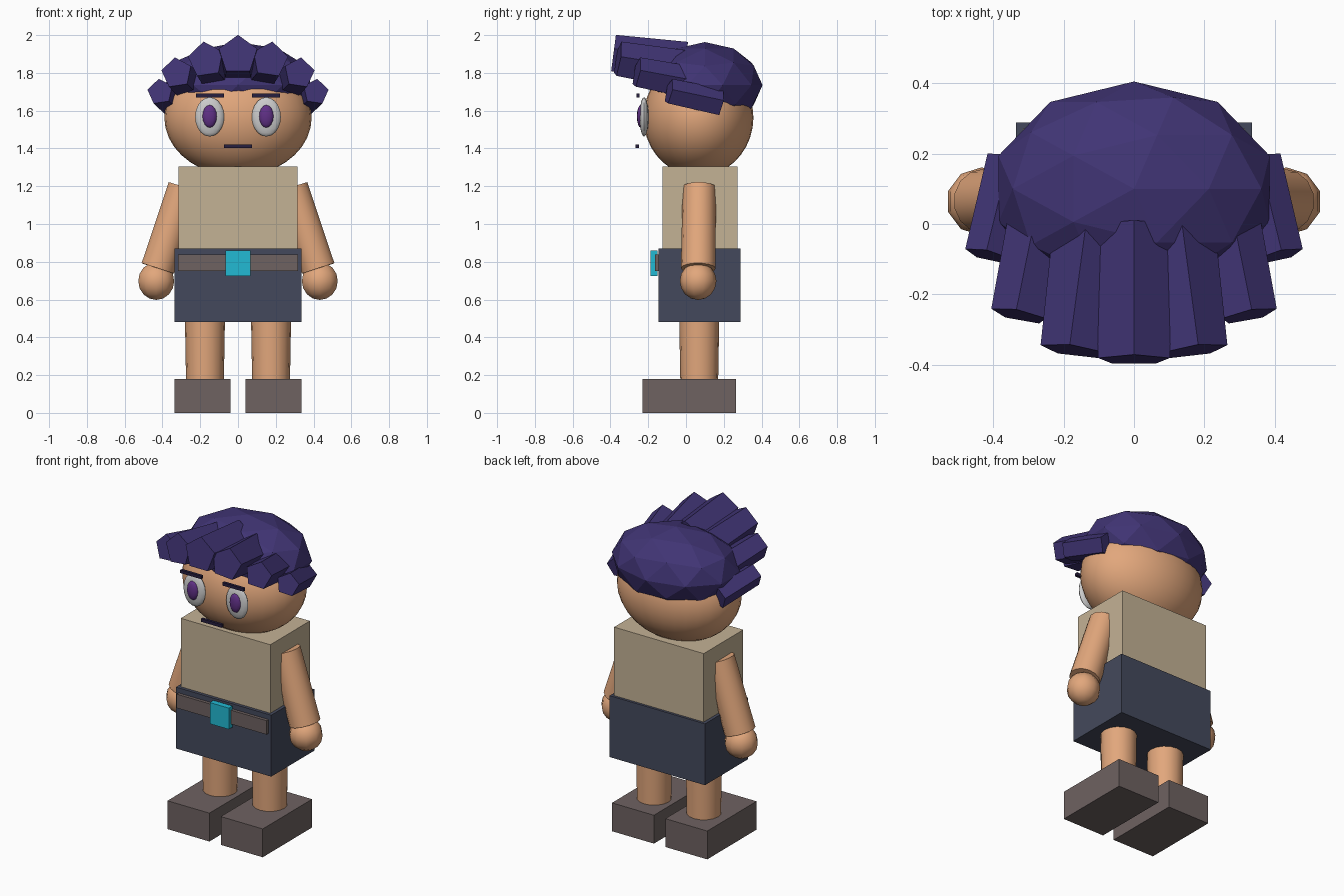
import bpy, bmesh, math
from mathutils import Vector

if "Cube" in bpy.data.objects:
    bpy.data.objects.remove(bpy.data.objects["Cube"])


def mat(name, r, g, b):
    m = bpy.data.materials.new(name)
    m.diffuse_color = [(c / 255 / 12.92 if c < 11 else ((c / 255 + 0.055) / 1.055) ** 2.4) for c in (r, g, b)] + [1]
    m.use_nodes = True
    m.node_tree.nodes["Principled BSDF"].inputs["Base Color"].default_value = m.diffuse_color
    return m


SKIN = mat("skin", 226, 167, 124)
HAIR = mat("hair", 64, 52, 116)
SHIRT = mat("shirt", 196, 178, 149)
CLOTH = mat("cloth", 68, 73, 92)
LEATHER = mat("leather", 110, 98, 97)
BUCKLE = mat("buckle", 34, 186, 212)
WHITE = mat("eye_white", 232, 232, 232)
IRIS = mat("iris", 96, 48, 134)
DARK = mat("dark", 38, 30, 62)


def finish(name, bm, material, smooth=False):
    bmesh.ops.recalc_face_normals(bm, faces=bm.faces)
    me = bpy.data.meshes.new(name)
    bm.to_mesh(me)
    bm.free()
    me.materials.append(material)
    ob = bpy.data.objects.new(name, me)
    bpy.context.collection.objects.link(ob)
    if smooth:
        bpy.ops.object.select_all(action='DESELECT')
        ob.select_set(True)
        bpy.context.view_layer.objects.active = ob
        bpy.ops.object.shade_smooth_by_angle(angle=math.radians(50))


def box(name, lo, hi, material):
    bm = bmesh.new()
    bmesh.ops.create_cube(bm, size=1)
    lo, hi = Vector(lo), Vector(hi)
    bmesh.ops.scale(bm, vec=hi - lo, verts=bm.verts)
    bmesh.ops.translate(bm, vec=(lo + hi) / 2, verts=bm.verts)
    finish(name, bm, material)


def ball(name, center, radii, material, segs=24, rings=14, ico=0):
    bm = bmesh.new()
    if ico:
        bmesh.ops.create_icosphere(bm, subdivisions=ico, radius=1)
    else:
        bmesh.ops.create_uvsphere(bm, u_segments=segs, v_segments=rings, radius=1)
    bmesh.ops.scale(bm, vec=radii, verts=bm.verts)
    bmesh.ops.translate(bm, vec=center, verts=bm.verts)
    finish(name, bm, material, smooth=not ico)


def rod(name, a, b, ra, rb, n, material, up=(0, 1, 0), smooth=True):
    # tapered n-sided prism from a to b, first corner pointing along up
    a, b = Vector(a), Vector(b)
    axis = (b - a).normalized()
    v = Vector(up)
    v = (v - axis * v.dot(axis)).normalized()
    u = v.cross(axis)
    bm = bmesh.new()
    rings = []
    for p, r in ((a, ra), (b, rb)):
        rings.append([bm.verts.new(p + r * (v * math.cos(t) + u * math.sin(t)))
                      for t in (2 * math.pi * i / n for i in range(n))])
    for ring in rings:
        bm.faces.new(ring)
    for i in range(n):
        j = (i + 1) % n
        bm.faces.new((rings[0][i], rings[0][j], rings[1][j], rings[1][i]))
    finish(name, bm, material, smooth)


# torso, shorts and belt
box("torso", (-0.315, -0.125, 0.85), (0.315, 0.272, 1.305), SHIRT)
box("shorts", (-0.335, -0.145, 0.48), (0.335, 0.288, 0.87), CLOTH)
box("belt", (-0.317, -0.165, 0.75), (0.317, -0.14, 0.838), LEATHER)
box("belt_buckle", (-0.067, -0.188, 0.725), (0.067, -0.152, 0.86), BUCKLE)

# head and mouth
ball("head", (0, 0.066, 1.563), (0.39, 0.291, 0.31), SKIN, 32, 18)
box("mouth", (-0.073, -0.267, 1.402), (0.073, -0.25, 1.422), DARK)

# limbs and face parts on both sides
for s, side in ((-1, "left"), (1, "right")):
    x0, x1 = sorted((s * 0.04, s * 0.335))
    box(side + "_shoe", (x0, -0.23, 0), (x1, 0.265, 0.18), LEATHER)
    rod(side + "_leg", (s * 0.175, 0.07, 0.16), (s * 0.175, 0.07, 0.5), 0.1, 0.106, 16, SKIN)
    rod(side + "_arm", (s * 0.285, 0.07, 1.195), (s * 0.425, 0.065, 0.765), 0.088, 0.092, 14, SKIN)
    ball(side + "_hand", (s * 0.433, 0.064, 0.698), (0.1, 0.097, 0.1), SKIN, 10, 8)
    ball(side + "_eye", (s * 0.15, -0.222, 1.567), (0.077, 0.024, 0.104), WHITE, 16, 10)
    ball(side + "_iris", (s * 0.15, -0.24, 1.57), (0.039, 0.02, 0.06), IRIS, 12, 8)
    x0, x1 = sorted((s * 0.074, s * 0.222))
    box(side + "_brow", (x0, -0.263, 1.67), (x1, -0.245, 1.69), DARK)

# faceted hair cap
ball("hair_cap", (0, 0.1, 1.735), (0.405, 0.305, 0.228), HAIR, ico=2)

# five-sided hair locks fanned over the forehead: tip, root, tip radius, root radius
locks = [
    ((0, -0.385, 1.895), (0, -0.005, 1.845), 0.107, 0.12),
    ((0.17, -0.36, 1.87), (0.12, 0.0, 1.81), 0.098, 0.11),
    ((0.325, -0.26, 1.80), (0.255, 0.08, 1.735), 0.084, 0.092),
    ((0.412, -0.09, 1.70), (0.345, 0.18, 1.642), 0.071, 0.075),
]
for i, (tip, root, r0, r1) in enumerate(locks):
    for s in ((1,) if i == 0 else (-1, 1)):
        flip = lambda p: (p[0] * s, p[1], p[2])
        rod(f"hair_lock_{i}_{s}", flip(root), flip(tip), r1, r0, 5, HAIR,
            up=(s * 0.15 if i else 0, 0, 1), smooth=False)
